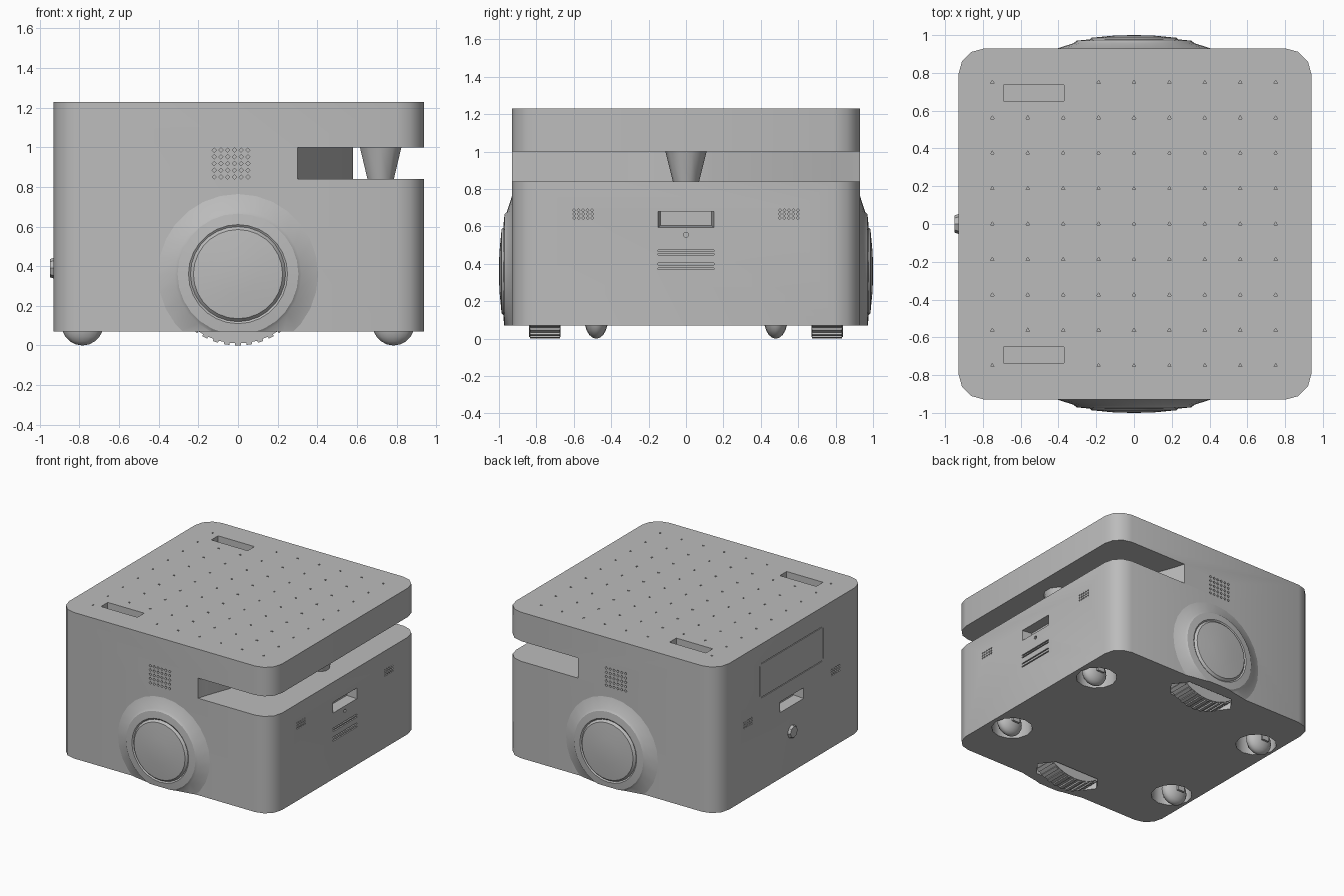
import bpy, bmesh, math
from mathutils import Matrix, Vector

old = bpy.data.objects.get("Cube")
if old:
    bpy.data.objects.remove(old, do_unlink=True)

grey = bpy.data.materials.new("warm_grey")
grey.use_nodes = True
COLOR = (0.5, 0.5, 0.5, 1)
grey.diffuse_color = COLOR
grey.node_tree.nodes["Principled BSDF"].inputs["Base Color"].default_value = COLOR


def make(name, bm, smooth=35):
    mesh = bpy.data.meshes.new(name)
    bmesh.ops.recalc_face_normals(bm, faces=bm.faces)
    bm.to_mesh(mesh)
    bm.free()
    mesh.materials.append(grey)
    ob = bpy.data.objects.new(name, mesh)
    bpy.context.collection.objects.link(ob)
    if smooth:
        shade(ob, smooth)
    return ob


def shade(ob, angle):
    bpy.ops.object.select_all(action='DESELECT')
    ob.select_set(True)
    bpy.context.view_layer.objects.active = ob
    bpy.ops.object.shade_smooth_by_angle(angle=math.radians(angle))


def box(bm, x, y, z):
    """Box spanning three (low, high) ranges."""
    spans = [x, y, z]
    mid = Vector([(a + b) / 2 for a, b in spans])
    size = Matrix.Diagonal([b - a for a, b in spans] + [1])
    return bmesh.ops.create_cube(bm, size=1, matrix=Matrix.Translation(mid) @ size)["verts"]


def cyl(bm, center, r1, r2, depth, segs, axis='Z'):
    turn = {'X': Matrix.Rotation(math.pi / 2, 4, 'Y'),
            'Y': Matrix.Rotation(math.pi / 2, 4, 'X'),
            'Z': Matrix.Identity(4)}[axis]
    bmesh.ops.create_cone(bm, cap_ends=True, segments=segs, radius1=r1, radius2=r2,
                          depth=depth, matrix=Matrix.Translation(center) @ turn)


def prism(bm, outline, z0, z1):
    face = bm.faces.new([bm.verts.new((x, y, z0)) for x, y in outline])
    new = bmesh.ops.extrude_face_region(bm, geom=[face])["geom"]
    bmesh.ops.translate(bm, vec=(0, 0, z1 - z0),
                        verts=[v for v in new if isinstance(v, bmesh.types.BMVert)])


def cut(body, bm):
    """Subtract a cutter mesh and bake the result."""
    cutter = make("cutter", bm, 0)
    cutter.hide_render = True
    mod = body.modifiers.new("cut", 'BOOLEAN')
    mod.operation, mod.solver, mod.object = 'DIFFERENCE', 'EXACT', cutter
    graph = bpy.context.evaluated_depsgraph_get()
    body.data = bpy.data.meshes.new_from_object(body.evaluated_get(graph))
    body.modifiers.clear()
    bpy.data.objects.remove(cutter, do_unlink=True)


# Body shell with rounded upright corners
bm = bmesh.new()
box(bm, (-0.93, 0.94), (-0.93, 0.93), (0.07, 1.23))
upright = [e for e in bm.edges if abs(e.verts[0].co.z - e.verts[1].co.z) > 0.5]
bmesh.ops.bevel(bm, geom=upright, offset=0.14, segments=3, profile=0.5, affect='EDGES')
body = make("body", bm, 0)

# Scanner slot, open on three sides, and underside wells
bm = bmesh.new()
prism(bm, [(0.28, -1), (0.32, -0.86), (0.58, -0.15), (0.58, 0.15),
           (0.32, 0.86), (0.28, 1), (1.1, 1), (1.1, -1)], 0.84, 1.0)
for sx in (-1, 1):
    for sy in (-1, 1):
        cyl(bm, (sx * 0.76, sy * 0.48, 0.13), 0.15, 0.15, 0.3, 12)
for sy in (-1, 1):
    prism(bm, [(-0.28, sy * 0.76), (-0.2, sy * 0.65), (0.2, sy * 0.65),
               (0.28, sy * 0.76), (0.2, sy * 0.87), (-0.2, sy * 0.87)], 0.0, 0.25)
cut(body, bm)

# Top deck holes and hand grips
bm = bmesh.new()
for i in range(9):
    for j in range(9):
        x, y = (i - 4) * 0.1875, (j - 4) * 0.1875
        if x < -0.3 and i > 0 and abs(abs(y) - 0.75) < 0.01:
            continue
        cyl(bm, (x, y, 1.23), 0.011, 0.011, 0.06, 3)
for sy in (-1, 1):
    box(bm, (-0.69, -0.37), sorted((sy * 0.65, sy * 0.735)), (1.13, 1.3))
cut(body, bm)

# Side details: speaker grilles, sensor grilles, recesses and slots
bm = bmesh.new()
for sy in (-1, 1):
    for i in range(6):
        for j in range(5):
            cyl(bm, (-0.12 + i * 0.034, sy * 0.93, 0.85 + j * 0.034),
                0.011, 0.011, 0.05, 4, 'Y')
for face in (-0.93, 0.94):
    for sy in (-1, 1):
        for i in range(5):
            for j in range(3):
                cyl(bm, (face, sy * 0.55 + (i - 2) * 0.024, 0.645 + j * 0.021),
                    0.008, 0.008, 0.05, 4, 'X')
    # Recessed handle with sloping sides
    for v in box(bm, (face - 0.08, face + 0.08), (-0.16, 0.16), (0.585, 0.68)):
        if abs(v.co.x) < abs(face):
            v.co.y *= 0.86
            v.co.z = max(v.co.z, 0.605)
# Label slots
for z in (0.465, 0.447, 0.395, 0.37):
    box(bm, (0.92, 1), (-0.15, 0.15), (z, z + 0.009))
cyl(bm, (0.94, 0, 0.555), 0.014, 0.014, 0.04, 8, 'X')
# Rear access panel seams
for z in (0.8, 1.07):
    box(bm, (-1, -0.92), (-0.38, 0.38), (z, z + 0.006))
for y in (-0.4, 0.4):
    box(bm, (-1, -0.92), (y, y + 0.006), (0.82, 1.06))
cut(body, bm)
shade(body, 35)

# Scanner tapering downwards in the slot
bm = bmesh.new()
cyl(bm, (0.72, 0, 0.92), 0.07, 0.11, 0.16, 10)
make("scanner", bm)

# Rear button
bm = bmesh.new()
cyl(bm, (-0.93, 0, 0.39), 0.045, 0.06, 0.04, 8, 'X')
make("rear_button", bm)

# Domed wheel covers, drive wheels and casters
COVER = [(0.42, 0.925), (0.32, 0.957), (0.305, 0.97), (0.25, 0.976),
         (0.24, 0.969), (0.225, 0.986), (0.1, 0.998), (0.0, 1.0)]
for sy, side in ((-1, "front"), (1, "back")):
    bm = bmesh.new()
    verts = [bm.verts.new((r, sy * y, 0)) for r, y in COVER]
    edges = [bm.edges.new(p) for p in zip(verts, verts[1:])]
    bmesh.ops.spin(bm, geom=verts + edges, cent=(0, 0, 0), axis=(0, 1, 0),
                   angle=math.tau, steps=28)
    bmesh.ops.remove_doubles(bm, verts=bm.verts, dist=0.0005)
    bmesh.ops.translate(bm, verts=bm.verts, vec=(0, 0, 0.36))
    bmesh.ops.bisect_plane(bm, geom=bm.verts[:] + bm.edges[:] + bm.faces[:],
                           plane_co=(0, 0, 0.07), plane_no=(0, 0, -1), clear_outer=True)
    # Close the cut bottom back to the wall
    rim = [e for e in bm.edges if e.is_boundary
           and all(v.co.z < 0.0701 for v in e.verts)]
    new = bmesh.ops.extrude_edge_only(bm, edges=rim)["geom"]
    for v in new:
        if isinstance(v, bmesh.types.BMVert):
            v.co.y = sy * 0.925
    cover = make(side + "_wheel_cover", bm, 25)
    # Keep the shading normals pointing outwards
    if sum(p.normal.y * sy for p in cover.data.polygons) < 0:
        cover.data.flip_normals()

    bm = bmesh.new()
    cyl(bm, (0, sy * 0.755, 0.37), 0.36, 0.36, 0.17, 40, 'Y')
    for k in range(40):
        lug = box(bm, (-0.014, 0.014), (sy * 0.755 - 0.08, sy * 0.755 + 0.08), (-0.37, -0.34))
        bmesh.ops.rotate(bm, verts=lug, cent=(0, 0, 0),
                         matrix=Matrix.Rotation(k * math.tau / 40, 3, 'Y'))
        bmesh.ops.translate(bm, verts=lug, vec=(0, 0, 0.37))
    make(side + "_drive_wheel", bm)

    for sx, end in ((-1, "right"), (1, "left")):
        x, y = sx * 0.785, sy * 0.48
        bm = bmesh.new()
        bmesh.ops.create_uvsphere(bm, u_segments=16, v_segments=10, radius=0.106,
                                  matrix=Matrix.Translation((x, y, 0.106))
                                  @ Matrix.Diagonal((1, 0.6, 1, 1)))
        make(f"{side}_{end}_caster_wheel", bm, 60)
        bm = bmesh.new()
        for dy in (-0.075, 0.075):
            box(bm, (x - 0.03, x + 0.03), (y + dy - 0.008, y + dy + 0.008), (0.08, 0.25))
        box(bm, (x - 0.05, x + 0.05), (y - 0.085, y + 0.085), (0.22, 0.29))
        make(f"{side}_{end}_caster_fork", bm)
